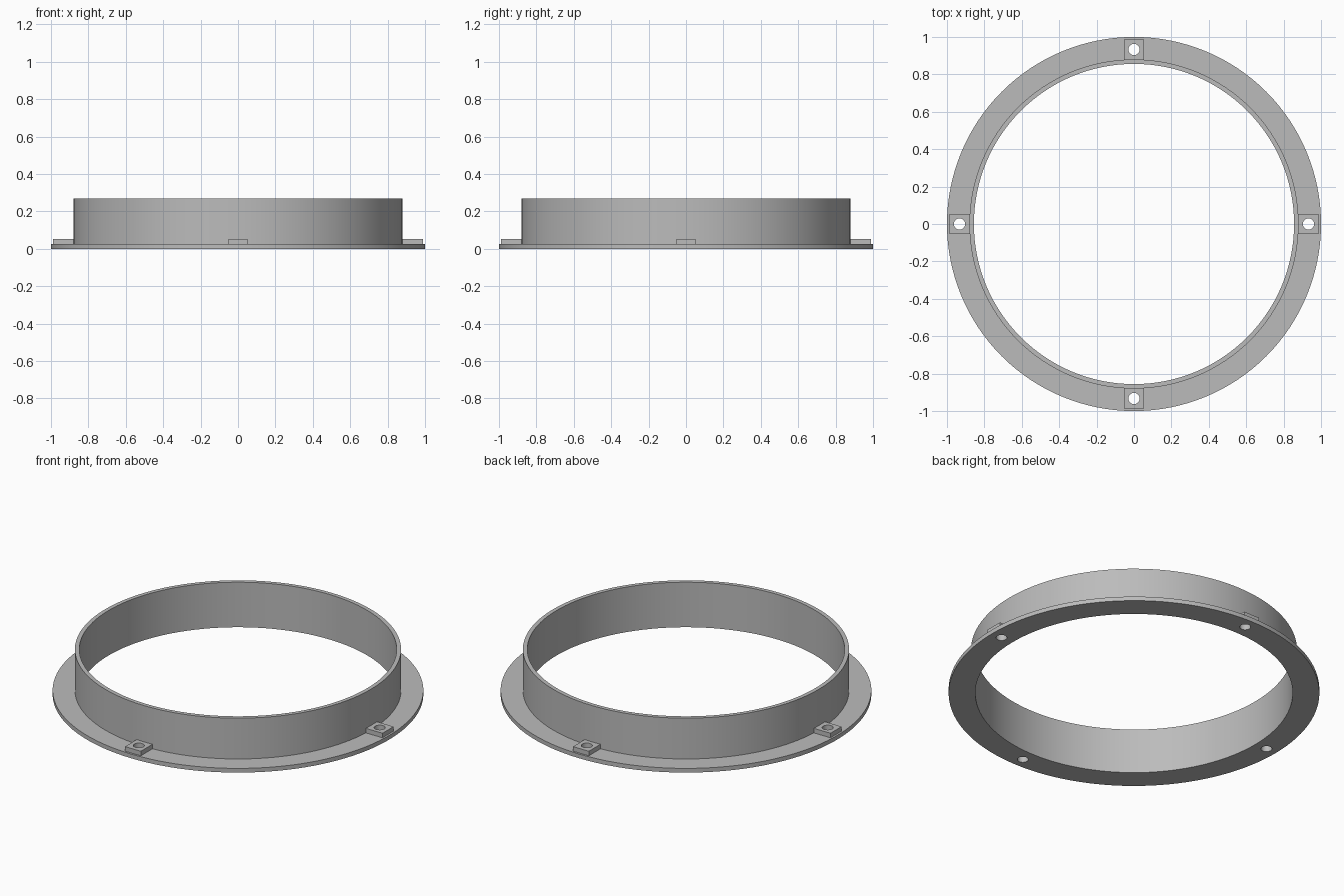
import bpy, bmesh, math
from mathutils import Matrix

if "Cube" in bpy.data.objects:
    bpy.data.objects.remove(bpy.data.objects["Cube"], do_unlink=True)

FLANGE_R, WALL_R, BORE_R = 1.0, 0.88, 0.856
FLANGE_H, PAD_TOP, HEIGHT = 0.025, 0.052, 0.268
HOLE_R, HOLE_POS = 0.03, 0.933
SEGMENTS = 128

grey = bpy.data.materials.new("plain grey")
grey.use_nodes = True
colour = (0.5, 0.5, 0.5, 1)
grey.diffuse_color = colour
grey.node_tree.nodes["Principled BSDF"].inputs["Base Color"].default_value = colour


def make_object(name, bm):
    bmesh.ops.recalc_face_normals(bm, faces=bm.faces)
    mesh = bpy.data.meshes.new(name)
    bm.to_mesh(mesh)
    bm.free()
    mesh.materials.append(grey)
    obj = bpy.data.objects.new(name, mesh)
    bpy.context.collection.objects.link(obj)
    return obj


def lathe(name, profile):
    bm = bmesh.new()
    verts = [bm.verts.new((r, 0, z)) for r, z in profile]
    edges = [bm.edges.new((v, verts[i - 1])) for i, v in enumerate(verts)]
    bmesh.ops.spin(bm, geom=verts + edges, cent=(0, 0, 0), axis=(0, 0, 1),
                   angle=math.tau, steps=SEGMENTS, use_merge=True)
    bmesh.ops.remove_doubles(bm, verts=bm.verts, dist=0.0001)
    return make_object(name, bm)


def cut(obj, cutter):
    mod = obj.modifiers.new("bolt hole", "BOOLEAN")
    mod.operation, mod.solver, mod.object = "DIFFERENCE", "EXACT", cutter
    bpy.context.view_layer.objects.active = obj
    bpy.ops.object.modifier_apply(modifier=mod.name)


# Flange and upright collar, turned from one L-shaped section
ring = lathe("flanged_collar", [
    (BORE_R, 0), (FLANGE_R, 0), (FLANGE_R, FLANGE_H),
    (WALL_R, FLANGE_H), (WALL_R, HEIGHT), (BORE_R, HEIGHT)])
parts = [ring]

# Four square bolt pads, each drilled through the flange
for i, side in enumerate(("left", "back", "right", "front")):
    turn = Matrix.Rotation(i * math.pi / 2, 4, "Z")

    bm = bmesh.new()
    bottom = FLANGE_H - 0.002
    shape = (Matrix.Translation((0.93, 0, (bottom + PAD_TOP) / 2))
             @ Matrix.Diagonal((0.116, 0.104, PAD_TOP - bottom, 1)))
    bmesh.ops.create_cube(bm, size=1, matrix=turn @ shape)
    pad = make_object(side + "_bolt_pad", bm)
    parts.append(pad)

    bm = bmesh.new()
    bmesh.ops.create_cone(bm, cap_ends=True, segments=24, radius1=HOLE_R,
                          radius2=HOLE_R, depth=0.4,
                          matrix=turn @ Matrix.Translation((HOLE_POS, 0, 0)))
    drill = make_object("drill", bm)
    drill.hide_render = True
    cut(ring, drill)
    cut(pad, drill)
    bpy.data.objects.remove(drill, do_unlink=True)

# Smooth round walls with crisp corners
bpy.ops.object.select_all(action="DESELECT")
for obj in parts:
    obj.select_set(True)
bpy.context.view_layer.objects.active = ring
bpy.ops.object.shade_smooth_by_angle(angle=math.radians(30))
